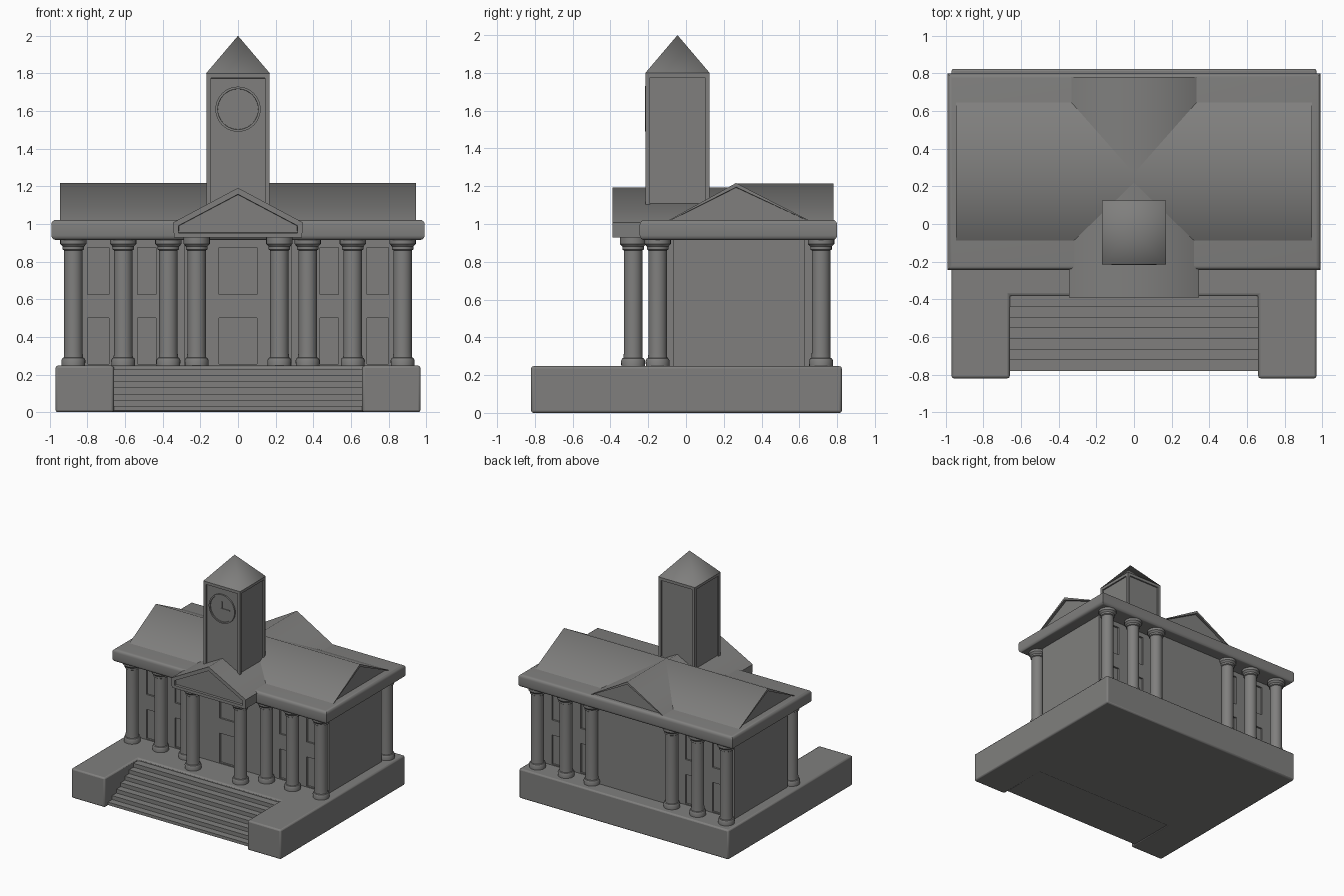
import bpy, bmesh, math
from mathutils import Vector, Matrix

cube = bpy.data.objects.get("Cube")
if cube:
    bpy.data.objects.remove(cube, do_unlink=True)

stone = bpy.data.materials.new("warm_grey_stone")
stone.use_nodes = True
GREY = (0.215, 0.213, 0.208, 1)
stone.diffuse_color = GREY
stone.node_tree.nodes["Principled BSDF"].inputs["Base Color"].default_value = GREY


def finish(name, bm, bevel=0.0, smooth=35):
    bmesh.ops.recalc_face_normals(bm, faces=bm.faces[:])
    mesh = bpy.data.meshes.new(name)
    bm.to_mesh(mesh)
    bm.free()
    ob = bpy.data.objects.new(name, mesh)
    bpy.context.collection.objects.link(ob)
    mesh.materials.append(stone)
    if bevel:
        mod = ob.modifiers.new("soft_edges", "BEVEL")
        mod.width = bevel
        mod.segments = 2
    bpy.ops.object.select_all(action="DESELECT")
    ob.select_set(True)
    bpy.context.view_layer.objects.active = ob
    bpy.ops.object.shade_smooth_by_angle(angle=math.radians(smooth))
    return ob


def add_block(bm, x, y, z):
    size = [b - a for a, b in (x, y, z)]
    mid = [(a + b) / 2 for a, b in (x, y, z)]
    bmesh.ops.create_cube(bm, size=1, matrix=Matrix.Translation(mid) @ Matrix.Diagonal((*size, 1)))


def box(name, x, y, z):
    bm = bmesh.new()
    add_block(bm, x, y, z)
    return finish(name, bm)


def prism(name, profile, axis, start, end, rim=0.0, smooth=35):
    """Extrude an outline along x or y; rim recesses both end faces."""
    bm = bmesh.new()
    place = (lambda u, z: (start, u, z)) if axis == "x" else (lambda u, z: (u, start, z))
    face = bm.faces.new([bm.verts.new(place(u, z)) for u, z in profile])
    step = Vector((end - start, 0, 0)) if axis == "x" else Vector((0, end - start, 0))
    top = bmesh.ops.extrude_face_region(bm, geom=[face], use_keep_orig=True)["geom"]
    bmesh.ops.translate(bm, vec=step, verts=[v for v in top if isinstance(v, bmesh.types.BMVert)])
    bmesh.ops.recalc_face_normals(bm, faces=bm.faces[:])
    if rim:
        ends = [f for f in bm.faces if abs(f.normal.dot(step.normalized())) > 0.99]
        bmesh.ops.inset_individual(bm, faces=ends, thickness=rim, depth=0)
        bmesh.ops.inset_individual(bm, faces=ends, thickness=0.002, depth=-0.02)
    return finish(name, bm, smooth=smooth)


def lathe(name, profile, x, y, sides=24):
    bm = bmesh.new()
    verts = [bm.verts.new((x + r, y, z)) for r, z in profile]
    edges = [bm.edges.new(pair) for pair in zip(verts, verts[1:])]
    bmesh.ops.spin(bm, geom=verts + edges, cent=(x, y, 0), axis=(0, 0, 1),
                   angle=math.tau, steps=sides, use_duplicate=False)
    bmesh.ops.remove_doubles(bm, verts=bm.verts[:], dist=0.0005)
    return finish(name, bm)


# Plinth with two forward wings: one U-shaped outline pulled up
bm = bmesh.new()
half = [(0.66, -0.38), (0.66, -0.82), (0.97, -0.82), (0.97, 0.825)]
outline = half + [(-x, y) for x, y in reversed(half)]
floor = bm.faces.new([bm.verts.new((x, y, 0)) for x, y in outline])
up = bmesh.ops.extrude_face_region(bm, geom=[floor], use_keep_orig=True)["geom"]
bmesh.ops.translate(bm, vec=(0, 0, 0.247), verts=[v for v in up if isinstance(v, bmesh.types.BMVert)])
finish("plinth", bm, 0.012)

# Stairs as a single stepped outline
steps, rise, tread = 7, 0.0325, 0.0565
stair = [(-0.37, 0.008)]
for i in range(steps):
    y = -0.78 + tread * i
    stair += [(y, max(0.008, rise * i)), (y, rise * (i + 1))]
stair.append((-0.37, rise * steps))
prism("stairs", stair, "x", -0.665, 0.665)

# Walls
main_walls = box("main_walls", (-0.89, 0.89), (-0.07, 0.63), (0.24, 0.94))
front_bay = box("front_wall_bay", (-0.285, 0.285), (-0.1, -0.02), (0.24, 0.94))
box("rear_wall_bay", (-0.34, 0.34), (0.5, 0.70), (0.24, 0.94))


# Windows and door sunk into the walls
def sink(wall, openings):
    bm = bmesh.new()
    for block in openings:
        add_block(bm, *block)
    cutter = finish("opening_cutter", bm)
    cutter.hide_render = True
    mod = wall.modifiers.new("openings", "BOOLEAN")
    mod.operation = "DIFFERENCE"
    mod.object = cutter
    bpy.context.view_layer.objects.active = wall
    bpy.ops.object.modifier_apply(modifier=mod.name)
    bpy.data.objects.remove(cutter, do_unlink=True)
    wall.data.shade_flat()


levels = ((0.255, 0.5), (0.625, 0.875))
openings = []
for z in levels:
    for s in (1, -1):
        for a, b in ((0.435, 0.535), (0.685, 0.8)):
            span = tuple(sorted((s * a, s * b)))
            openings += [(span, (-0.1, -0.055), z), (span, (0.615, 0.66), z)]
sink(main_walls, openings)
sink(front_bay, [((-0.1, 0.1), (-0.13, -0.085), z) for z in levels])

# Columns
column = [(0, 0.24), (0.062, 0.24), (0.064, 0.275), (0.058, 0.288), (0.051, 0.291),
          (0.049, 0.32), (0.049, 0.86), (0.057, 0.865), (0.057, 0.88),
          (0.07, 0.895), (0.07, 0.94), (0, 0.94)]
for side, s in (("left", 1), ("right", -1)):
    lathe(f"portico_column_{side}", column, s * 0.22, -0.28)
    for place, x in (("inner", 0.37), ("middle", 0.61), ("corner", 0.875)):
        lathe(f"front_{place}_column_{side}", column, s * x, -0.15)
        lathe(f"rear_{place}_column_{side}", column, s * x, 0.715)

# Cornice: rounded top and bottom edges, mitred corners
bm = bmesh.new()
add_block(bm, (-0.992, 0.992), (-0.245, 0.80), (0.915, 1.022))
level_edges = [e for e in bm.edges if abs(e.verts[0].co.z - e.verts[1].co.z) < 0.001]
bmesh.ops.bevel(bm, geom=level_edges, offset=0.025, segments=4, profile=0.5, affect="EDGES")
finish("cornice", bm)

# Roofs, with ridges shaded softly
prism("main_roof", [(-0.1, 1.015), (0.66, 1.015), (0.265, 1.217)], "x", -0.945, 0.945, 0.022, 60)
prism("portico_roof", [(-0.34, 0.928), (0.34, 0.928), (0.345, 1.008), (0, 1.192), (-0.345, 1.008)],
      "y", -0.39, 0.25, 0.034, 60)
prism("rear_pediment", [(-0.345, 1.015), (0.345, 1.015), (0, 1.215)], "y", 0.26, 0.78, 0.022, 62)

# Clock tower with a recessed panel on each side
bm = bmesh.new()
add_block(bm, (-0.168, 0.168), (-0.215, 0.125), (1.0, 1.8))
walls = [f for f in bm.faces if abs(f.normal.z) < 0.1]
bmesh.ops.inset_individual(bm, faces=walls, thickness=0.034, depth=0)
bmesh.ops.inset_individual(bm, faces=walls, thickness=0.002, depth=-0.01)
finish("clock_tower", bm)

bm = bmesh.new()
bmesh.ops.create_cone(bm, cap_ends=True, segments=4, radius1=0.17 * math.sqrt(2), radius2=0,
                      depth=0.2, matrix=Matrix.Translation((0, -0.045, 1.9))
                      @ Matrix.Rotation(math.pi / 4, 4, "Z"))
finish("spire", bm, smooth=75)

# Clock face with a raised rim and two hands
bm = bmesh.new()
bmesh.ops.create_cone(bm, cap_ends=True, segments=40, radius1=0.12, radius2=0.12, depth=0.02,
                      matrix=Matrix.Translation((0, -0.207, 1.61)) @ Matrix.Rotation(math.pi / 2, 4, "X"))
dial = [f for f in bm.faces if f.normal.y < -0.9]
bmesh.ops.inset_individual(bm, faces=dial, thickness=0.012, depth=0)
bmesh.ops.inset_individual(bm, faces=dial, thickness=0.001, depth=-0.008)
finish("clock_face", bm)
box("hour_hand", (-0.004, 0.004), (-0.215, -0.207), (1.605, 1.67))
box("minute_hand", (-0.01, 0.07), (-0.215, -0.207), (1.606, 1.614))
